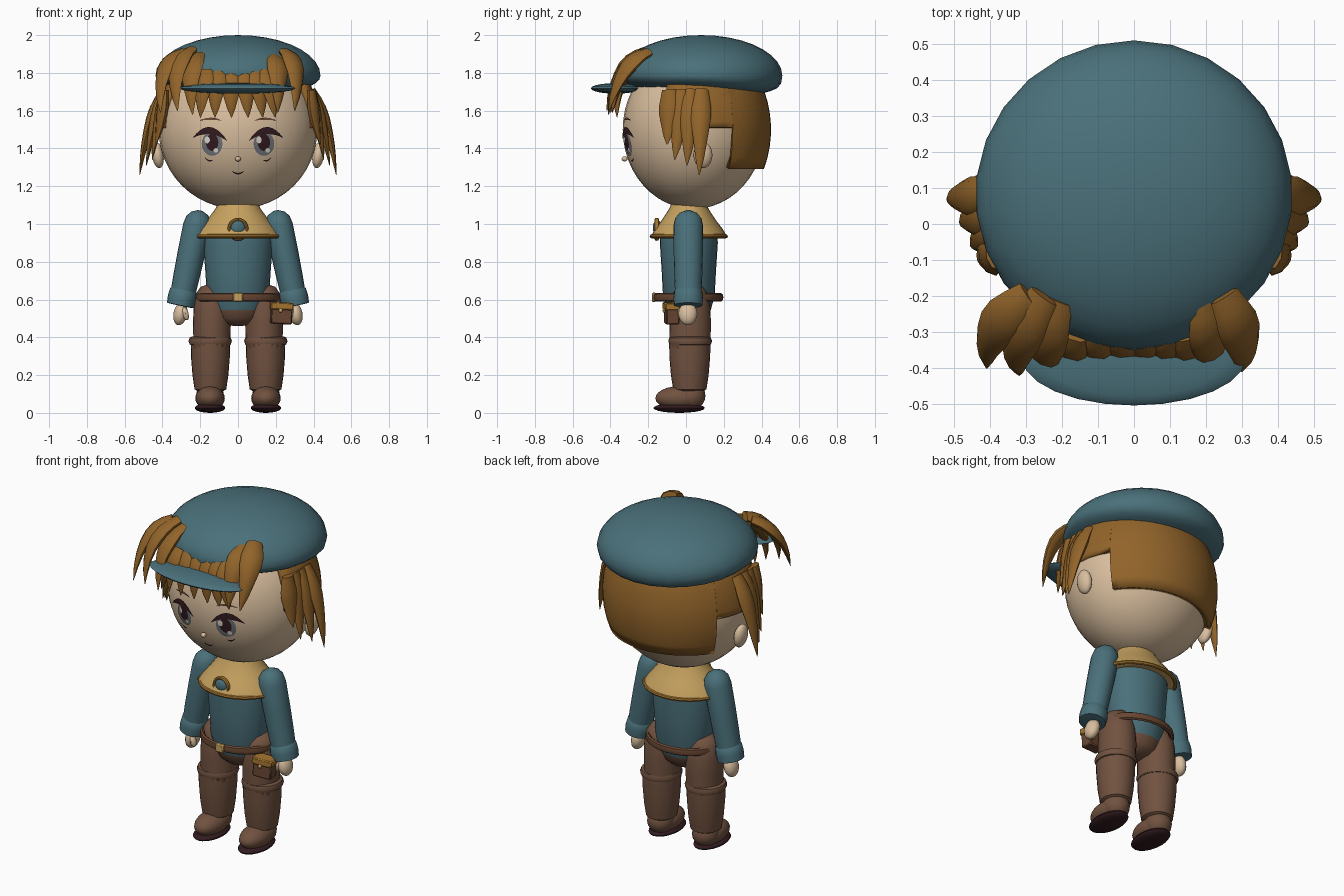
import bpy, bmesh, math
from mathutils import Vector, Matrix

if "Cube" in bpy.data.objects:
    bpy.data.objects.remove(bpy.data.objects["Cube"])


def material(name, rgb):
    m = bpy.data.materials.new(name)
    lin = [((c / 255 + 0.055) / 1.055) ** 2.4 for c in rgb]
    m.diffuse_color = (*lin, 1)
    m.use_nodes = True
    m.node_tree.nodes["Principled BSDF"].inputs["Base Color"].default_value = m.diffuse_color
    return m


SKIN = material("skin", (217, 190, 158))
HAIR = material("hair_brown", (146, 100, 42))
TEAL = material("teal_cloth", (74, 112, 122))
TAN = material("tan_collar", (197, 161, 95))
BROWN = material("brown_leather", (113, 82, 64))
DARK = material("dark_maroon", (50, 27, 32))
BELT = material("belt_brown", (104, 70, 50))
TRIM = material("gold_trim", (166, 118, 48))
GREY = material("eye_grey", (112, 118, 122))
PALE = material("eye_highlight", (226, 218, 205))


def finish(name, bm, mats, loc=(0, 0, 0), rot=(0, 0, 0)):
    bmesh.ops.recalc_face_normals(bm, faces=bm.faces[:])
    me = bpy.data.meshes.new(name)
    bm.to_mesh(me)
    bm.free()
    ob = bpy.data.objects.new(name, me)
    for m in mats if isinstance(mats, list) else [mats]:
        me.materials.append(m)
    ob.location, ob.rotation_euler = loc, rot
    bpy.context.collection.objects.link(ob)
    return ob


def ball(name, loc, r, mat, seg=20, rings=12, rot=(0, 0, 0)):
    bm = bmesh.new()
    bmesh.ops.create_uvsphere(bm, u_segments=seg, v_segments=rings, radius=1)
    bmesh.ops.scale(bm, vec=r, verts=bm.verts[:])
    return finish(name, bm, mat, loc, rot)


def box(name, loc, size, mat, rot=(0, 0, 0), bevel=0.006):
    bm = bmesh.new()
    bmesh.ops.create_cube(bm, size=1)
    bmesh.ops.scale(bm, vec=size, verts=bm.verts[:])
    bmesh.ops.bevel(bm, geom=bm.edges[:], offset=bevel, segments=1, affect='EDGES')
    return finish(name, bm, mat, loc, rot)


def loft(bm, rows, closed=True):
    """Skin rows of points with quads and cap both ends when closed."""
    vs = [[bm.verts.new(p) for p in row] for row in rows]
    n = len(vs[0])
    for a, b in zip(vs, vs[1:]):
        for i in range(n if closed else n - 1):
            j = (i + 1) % n
            bm.faces.new((a[i], a[j], b[j], b[i]))
    if closed:
        bm.faces.new(vs[0])
        bm.faces.new(vs[-1])


def lathe(name, prof, mat, loc=(0, 0, 0), sy=1.0, rot=(0, 0, 0), seg=24):
    bm = bmesh.new()
    ang = [2 * math.pi * i / seg for i in range(seg)]
    loft(bm, [[(r * math.cos(a), r * sy * math.sin(a), z) for a in ang] for r, z in prof])
    return finish(name, bm, mat, loc, rot)


def ring(name, loc, rx, ry, tube, height, mat, rot=(0, 0, 0), seg=28):
    bm = bmesh.new()
    rows = []
    for i in range(seg + 1):
        a = 2 * math.pi * i / seg
        rows.append([((rx + tube * math.cos(b)) * math.cos(a), (ry + tube * math.cos(b)) * math.sin(a),
                      height * math.sin(b)) for b in [k * math.pi / 4 for k in range(8)]])
    loft(bm, rows)
    bmesh.ops.delete(bm, geom=[f for f in bm.faces if len(f.verts) > 4], context='FACES_ONLY')
    bmesh.ops.remove_doubles(bm, verts=bm.verts[:], dist=1e-5)
    return finish(name, bm, mat, loc, rot)


HC, HR = Vector((0, 0.04, 1.5)), Vector((0.42, 0.375, 0.42))


def lock(name, p0, p1, p2, width, thick):
    """Tapered, flattened hair lock along a bent path around the head."""
    p0, p1, p2 = Vector(p0), Vector(p1), Vector(p2)
    rows, n = [], 7
    for i in range(n + 1):
        t = i / n
        p = (1 - t) ** 2 * p0 + 2 * t * (1 - t) * p1 + t * t * p2
        tan = ((1 - t) * (p1 - p0) + t * (p2 - p1)).normalized()
        side = tan.cross(p - HC).normalized()
        out = side.cross(tan)
        k = 0.04 + 0.96 * min(1, 0.65 + t) * (1 - max(0, t - 0.35) / 0.65) ** 0.7 if t < 1 else 0.04
        rows.append([p + side * width * k * math.cos(a) + out * thick * k * math.sin(a)
                     for a in [math.pi * j / 4 for j in range(8)]])
    bm = bmesh.new()
    loft(bm, rows)
    return finish(name, bm, HAIR)


def decal(name, cols, mat, off):
    """Thin face marking: columns of (x, low, high) laid on the head."""
    def on_face(x, z):
        d = 1 - (x / HR.x) ** 2 - ((z - HC.z) / HR.z) ** 2
        return (x, HC.y - HR.y * math.sqrt(d) - off, z)
    bm = bmesh.new()
    loft(bm, [[on_face(x, lo + (hi - lo) * k / 4) for k in range(5)] for x, lo, hi in cols], False)
    ob = finish(name, bm, mat)
    if sum(f.normal.y for f in ob.data.polygons) > 0:
        ob.data.flip_normals()


def oval(name, x, z, rx, rz, mat, off):
    a = [math.pi * i / 10 for i in range(11)]
    decal(name, [(x - rx * math.cos(t), z - rz * math.sin(t) - 1e-4, z + rz * math.sin(t) + 1e-4) for t in a], mat, off)


def arc(name, x, z, half, rise, thick, mat, off, tilt=0.0):
    u = [i / 5 - 1 for i in range(11)]
    decal(name, [(x + half * t, z + rise * (1 - t * t) + tilt * t - thick * (1.05 - t * t),
                  z + rise * (1 - t * t) + tilt * t) for t in u], mat, off)


# Head and face
ball("head", HC, HR, SKIN, 32, 24)
ball("nose", (0, -0.325, 1.345), (0.016, 0.016, 0.014), SKIN, 10, 6)
arc("mouth", 0, 1.285, 0.038, -0.014, 0.008, DARK, 0.006)
for s in (-1, 1):
    oval("iris", s * 0.137, 1.425, 0.055, 0.064, GREY, 0.004)
    oval("pupil", s * 0.137, 1.432, 0.033, 0.045, DARK, 0.006)
    oval("eye_glint", s * 0.137 - 0.026, 1.445, 0.014, 0.018, PALE, 0.008)
    oval("eye_low_glint", s * 0.137 + 0.02, 1.39, 0.012, 0.012, PALE, 0.008)
    arc("upper_lash", s * 0.148, 1.45, 0.09, 0.063, 0.036, DARK, 0.009, s * 0.008)
    arc("lower_lash", s * 0.155, 1.348, 0.024, -0.008, 0.008, DARK, 0.006, s * 0.008)
    arc("eyebrow", s * 0.145, 1.547, 0.06, 0.016, 0.011, BELT, 0.006)
    ball("ear", (s * 0.425, 0.09, 1.365), (0.032, 0.05, 0.07), SKIN, 14, 10, (0, s * 0.15, 0))

# Back hair: shell round the head, cut short above the ears
bm = bmesh.new()
front, ear = -0.42, math.asin(0.5)
angles = [(front + (ear - front) * i / 6, 1.51) for i in range(7)]
angles += [(ear + 0.001 + (math.pi - 2 * ear - 0.002) * i / 18, 1.29) for i in range(19)]
angles += [(math.pi - a, z) for a, z in reversed(angles[:7])]
rows = []
for a, low in angles:
    row = []
    for k in range(9):
        z = low + (1.76 - low) * k / 8
        f = math.sqrt(1 - ((z - 1.5) / 0.5) ** 2)
        row.append((0.437 * f * math.cos(a), 0.045 + 0.405 * f * math.sin(a), z))
    rows.append(row)
loft(bm, rows, False)
shell = finish("back_hair", bm, HAIR)
if sum(p.normal.dot(p.center - HC) for p in shell.data.polygons) < 0:
    shell.data.flip_normals()
sol = shell.modifiers.new("thickness", 'SOLIDIFY')
sol.thickness, sol.offset = 0.04, -1

# Side locks: root y, tip y, tip z, tip x
for s in (-1, 1):
    for y0, y1, z1, x1 in ((-0.09, -0.10, 1.42, 0.435), (-0.03, -0.06, 1.34, 0.455),
                           (0.02, 0.005, 1.31, 0.485), (0.08, 0.07, 1.26, 0.52)):
        lock("side_lock", (s * 0.39, y0, 1.71), (s * (x1 - 0.035), y0, 1.56), (s * x1, y1, z1), 0.058, 0.03)

# Swept fringe locks
for p0, p1, p2 in (((-.29, -.20, 1.91), (-.43, -.30, 1.86), (-.41, -.40, 1.59)),
                   ((-.25, -.20, 1.92), (-.36, -.36, 1.86), (-.32, -.42, 1.60)),
                   ((-.21, -.21, 1.89), (-.27, -.38, 1.83), (-.24, -.41, 1.58)),
                   ((.20, -.21, 1.88), (.22, -.37, 1.84), (.21, -.39, 1.59)),
                   ((.25, -.20, 1.91), (.33, -.34, 1.87), (.30, -.41, 1.60))):
    lock("fringe_lock", p0, p1, p2, 0.066, 0.032)
for x in (-0.19, -0.12, -0.04, 0.04, 0.11, 0.17):
    lock("centre_lock", (x * 0.9, -0.31, 1.81), (x, -0.375, 1.74), (x * 1.1 + 0.01, -0.365, 1.565), 0.06, 0.025)

# Cap: domed top, shallow underside that sags to the rear, and a thin brim
cap = ball("cap", (0, 0.08, 1.785), (0.44, 0.43, 0.215), TEAL, 26, 18)
for v in cap.data.vertices:
    if v.co.z < 0:
        v.co.z = v.co.z * 0.5 - 0.07 * max(0, v.co.y) * min(1, -v.co.z / 0.05)
ball("cap_brim", (0, -0.372, 1.718), (0.31, 0.132, 0.028), TEAL, 24, 10)

# Torso, brown below the hips
torso = lathe("torso", [(0.02, 0.46), (0.08, 0.47), (0.12, 0.50), (0.14, 0.545), (0.165, 0.62), (0.173, 0.75),
                        (0.185, 0.90), (0.18, 0.97), (0.12, 1.04), (0.08, 1.10)],
              [TEAL, BROWN], (0, 0.015, 0), 0.83, seg=28)
for f in torso.data.polygons:
    f.material_index = int(f.center.z < 0.545)

# Collar with rim and brooch
lathe("collar", [(0.10, 1.12), (0.12, 1.08), (0.165, 1.02), (0.205, 0.975), (0.228, 0.94), (0.215, 0.93)],
      TAN, (0, 0.015, 0), 0.87, seg=28)
ring("collar_rim", (0, 0.015, 0.935), 0.226, 0.196, 0.011, 0.011, TRIM)
ball("brooch_gem", (0, -0.152, 0.98), (0.04, 0.024, 0.04), TEAL, 16, 10)
ring("brooch_ring", (0, -0.155, 0.972), 0.047, 0.052, 0.009, 0.012, TRIM, (math.pi / 2, 0, 0), 20)

# Belt, buckle and pouch
ring("belt", (0, 0.012, 0.612), 0.212, 0.172, 0.014, 0.023, BELT)
box("buckle", (0, -0.17, 0.612), (0.055, 0.022, 0.05), TAN)
tilt = (0, 0.05, 0.12)
box("pouch", (0.228, -0.075, 0.525), (0.112, 0.07, 0.11), BELT, tilt)
box("pouch_flap", (0.23, -0.078, 0.565), (0.122, 0.078, 0.04), TRIM, tilt)
ball("pouch_button", (0.226, -0.116, 0.542), (0.011, 0.009, 0.011), TAN, 10, 6)

for s in (-1, 1):
    # Arms
    top, lean = (s * 0.215, 0.012, 1.0), (0, -s * 0.205, 0)
    lathe("sleeve", [(0.012, 0.073), (0.045, 0.058), (0.066, 0.03), (0.074, -0.01), (0.073, -0.15),
                     (0.07, -0.28), (0.066, -0.38)], TEAL, top, 1.06, lean, 20)
    lathe("cuff", [(0.062, -0.35), (0.072, -0.362), (0.076, -0.40), (0.073, -0.44), (0.055, -0.442)],
          TEAL, top, 1.03, lean, 20)
    ball("hand", (s * 0.305, 0.01, 0.525), (0.037, 0.05, 0.062), SKIN, 14, 10, lean)
    ball("thumb", (s * 0.278, -0.025, 0.525), (0.017, 0.02, 0.036), SKIN, 10, 8, (0, s * 0.25, 0))
    # Legs and boots
    lathe("trouser_leg", [(0.02, 0.68), (0.06, 0.667), (0.085, 0.63), (0.097, 0.56), (0.1, 0.48), (0.098, 0.36)],
          BROWN, (s * 0.138, 0.022, 0), 1.1)
    ring("boot_cuff", (s * 0.147, 0.022, 0.38), 0.094, 0.095, 0.021, 0.025, BROWN, seg=24)
    lathe("boot_shaft", [(0.104, 0.375), (0.103, 0.3), (0.095, 0.2), (0.084, 0.125), (0.06, 0.11)],
          BROWN, (s * 0.146, 0.02, 0), 1.05)
    for i in range(-3, 4):
        a = -math.pi / 2 + i * 0.3
        lathe("boot_fringe", [(0.018, 0.022), (0.012, 0.0), (0.002, -0.016)], BELT,
              (s * 0.146 + 0.1 * math.cos(a), 0.02 + 0.102 * math.sin(a), 0.342), 0.4, (0, 0, a + math.pi / 2), 8)
    ball("boot_foot", (s * 0.148, -0.032, 0.078), (0.078, 0.13, 0.064), BROWN, 20, 12)
    ball("boot_heel", (s * 0.148, 0.025, 0.09), (0.074, 0.078, 0.075), BROWN, 16, 10)
    ball("boot_sole", (s * 0.148, -0.036, 0.026), (0.081, 0.136, 0.026), DARK, 20, 10)

# Smooth shading with sharp edges kept
for ob in bpy.context.scene.objects:
    ob.select_set(True)
bpy.context.view_layer.objects.active = torso
bpy.ops.object.shade_smooth_by_angle(angle=math.radians(40))
